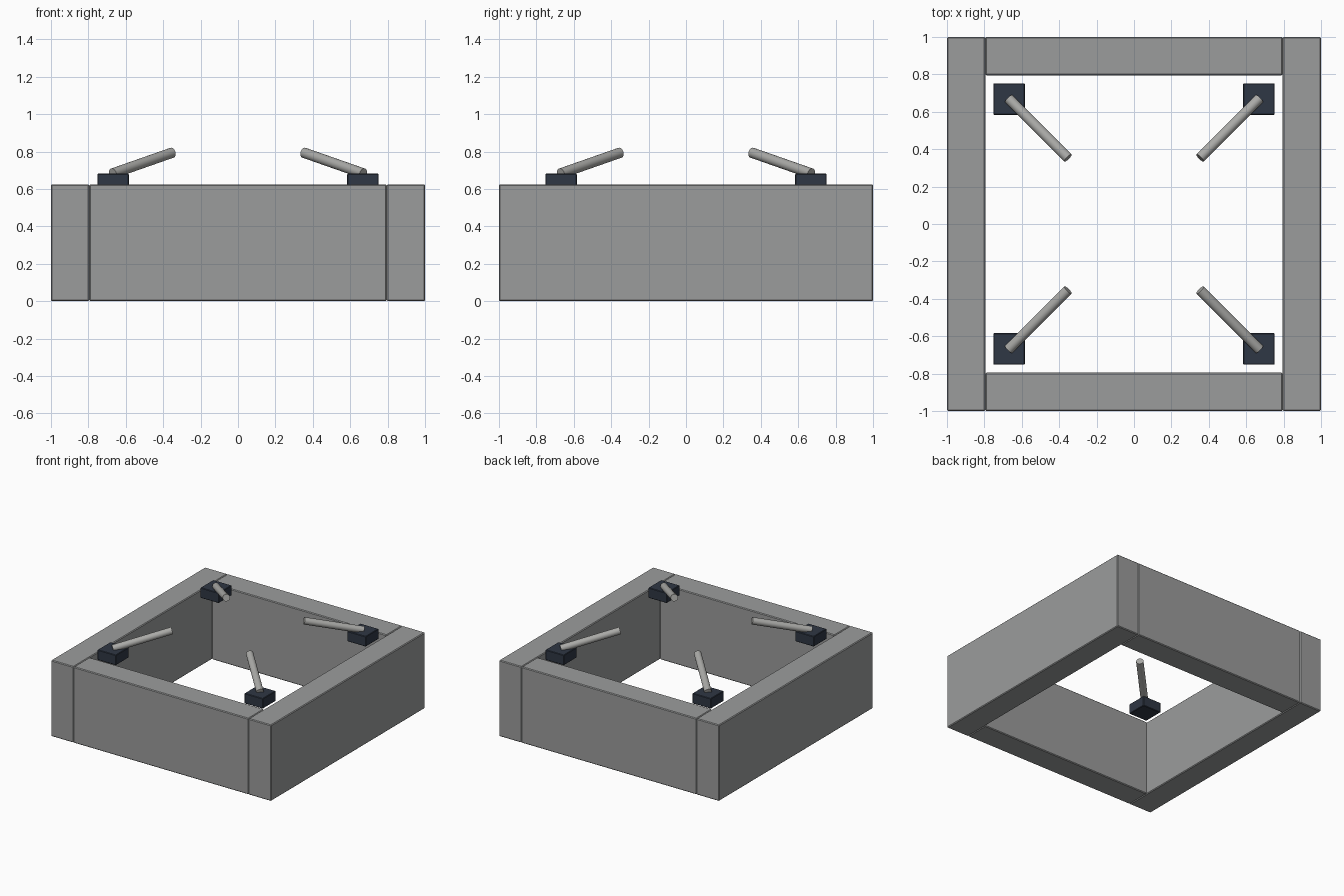
import bpy, math
from mathutils import Vector

cube = bpy.data.objects.get("Cube")
if cube:
    bpy.data.objects.remove(cube, do_unlink=True)


def make_material(name, colour):
    mat = bpy.data.materials.new(name)
    mat.use_nodes = True
    mat.diffuse_color = (*colour, 1)
    bsdf = next(n for n in mat.node_tree.nodes if n.type == "BSDF_PRINCIPLED")
    bsdf.inputs["Base Color"].default_value = (*colour, 1)
    return mat


concrete = make_material("concrete grey", (0.33, 0.335, 0.335))
slate = make_material("dark slate", (0.028, 0.038, 0.058))
metal = make_material("pale metal", (0.40, 0.40, 0.385))


def box(name, centre, size, mat, bevel):
    bpy.ops.mesh.primitive_cube_add(size=1, location=centre)
    ob = bpy.context.object
    ob.name = name
    ob.scale = size
    bpy.ops.object.transform_apply(location=False, rotation=False, scale=True)
    ob.data.materials.append(mat)
    mod = ob.modifiers.new("edge bevel", "BEVEL")
    mod.width = bevel
    mod.segments = 1
    return ob


def rod(name, start, end, radius, mat):
    axis = end - start
    bpy.ops.mesh.primitive_cylinder_add(
        vertices=16, radius=radius, depth=axis.length, location=(start + end) / 2)
    ob = bpy.context.object
    ob.name = name
    ob.rotation_euler = axis.to_track_quat("Z", "Y").to_euler()
    ob.data.materials.append(mat)
    bpy.ops.object.shade_smooth_by_angle(angle=math.radians(30))
    return ob


HEIGHT = 0.625
INNER = 0.795
THICK = 1 - INNER
MID = (1 + INNER) / 2

# Four walls: the side walls run full length, the others fit between them
for s, side, end in ((1, "left", "back"), (-1, "right", "front")):
    box(side + "_wall", (s * MID, 0, HEIGHT / 2), (THICK, 2, HEIGHT), concrete, 0.006)
    box(end + "_wall", (0, s * MID, HEIGHT / 2), (2 * INNER, THICK, HEIGHT), concrete, 0.006)

# Corner mounts with rods rising toward the centre
for sx, side in ((1, "left"), (-1, "right")):
    for sy, end in ((1, "back"), (-1, "front")):
        corner = end + "_" + side
        box(corner + "_mount", (sx * 0.668, sy * 0.668, 0.64), (0.168, 0.168, 0.084), slate, 0.004)
        rod(corner + "_rod", Vector((sx * 0.67, sy * 0.67, 0.683)),
            Vector((sx * 0.353, sy * 0.353, 0.794)), 0.028, metal)
